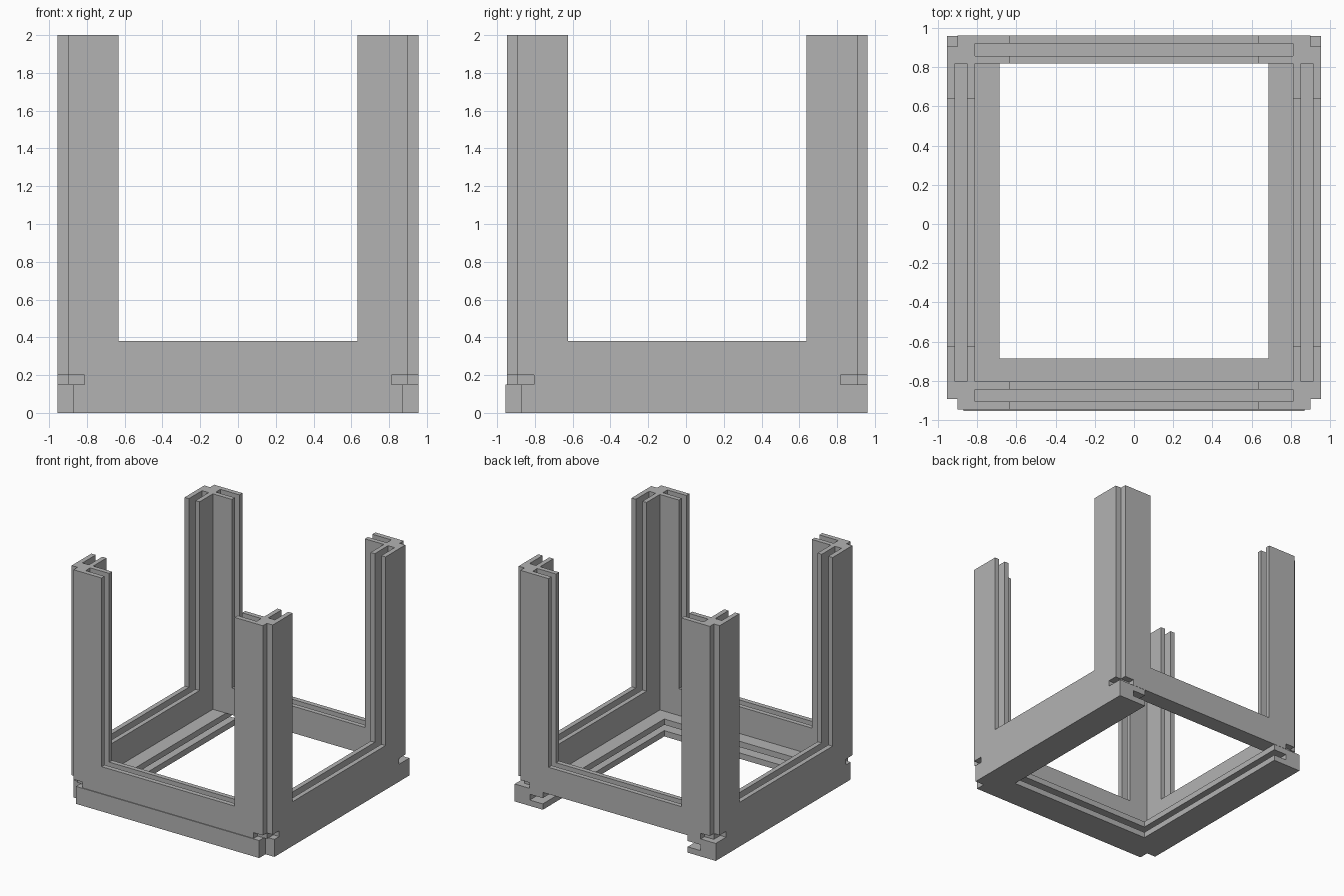
import bpy
import bmesh
from mathutils import Vector

if "Cube" in bpy.data.objects:
    bpy.data.objects.remove(bpy.data.objects["Cube"], do_unlink=True)

grey = bpy.data.materials.new("plain_grey")
grey.use_nodes = True
grey.diffuse_color = (0.45, 0.45, 0.45, 1)
grey.node_tree.nodes["Principled BSDF"].inputs["Base Color"].default_value = grey.diffuse_color


def box(name, x, y, z):
    """Box between (min, max) ranges on each axis."""
    bm = bmesh.new()
    bmesh.ops.create_cube(bm, size=1)
    for v in bm.verts:
        v.co = Vector([lo + (c + 0.5) * (hi - lo) for c, (lo, hi) in zip(v.co, (x, y, z))])
    mesh = bpy.data.meshes.new(name)
    bm.to_mesh(mesh)
    bm.free()
    mesh.materials.append(grey)
    obj = bpy.data.objects.new(name, mesh)
    bpy.context.collection.objects.link(obj)
    return obj


def cut(target, x, y, z):
    """Subtract a box and discard the cutter."""
    cutter = box("cutter", x, y, z)
    cutter.hide_render = True
    mod = target.modifiers.new("cut", "BOOLEAN")
    mod.operation, mod.solver, mod.object = "DIFFERENCE", "EXACT", cutter
    bpy.context.view_layer.objects.active = target
    bpy.ops.object.modifier_apply(modifier=mod.name)
    bpy.data.objects.remove(cutter, do_unlink=True)


def span(a, b, side, mid=0.0):
    """Range a..b away from mid on the given side."""
    return tuple(sorted((mid + side * a, mid + side * b)))


HALF, INNER, OPEN, MID = 0.955, 0.812, 0.632, 0.007
BASE, SLOT, SILL, TOP, OUT = 0.15, 0.2, 0.38, 2.0, 1.2

# Four posts joined by sills, open on every side
frame = box("post_frame", (-HALF, HALF), span(-HALF, HALF, 1, MID), (BASE, TOP))
cut(frame, (-INNER, INNER), span(-INNER, INNER, 1, MID), (0, 3))
cut(frame, (-OPEN, OPEN), (-OUT, OUT), (SILL, 3))
cut(frame, (-OUT, OUT), span(-OPEN, OPEN, 1, MID), (SILL, 3))

# Panel grooves down the posts and along the sills
for s in (-1, 1):
    cut(frame, (-INNER, INNER), span(0.852, 0.914, s, MID), (SLOT, 3))
    cut(frame, span(0.852, 0.914, s), span(-INNER, INNER, 1, MID), (SLOT, 3))

# Stepped outer corners and short slots at the foot of each post
for sx in (-1, 1):
    for sy in (-1, 1):
        cut(frame, span(0.9, OUT, sx), span(0.9, OUT, sy, MID), (0, 3))
        cut(frame, span(INNER, OUT, sx), span(0.9, OUT, sy, MID), (0, SLOT))
        cut(frame, span(0.9, OUT, sx), span(INNER, OUT, sy, MID), (0, SLOT))

# Base rails: U shape open at the back, grooved for a sliding floor
base = box("base_rails", (-HALF, HALF), (-HALF, 0.96), (0, BASE))
cut(base, (-0.688, 0.688), (-0.688, OUT), (-1, 1))
cut(base, (-INNER, INNER), (-INNER, OUT), (0.05, 0.1))
for s in (-1, 1):
    cut(base, span(0.87, OUT, s), (-OUT, -0.87), (-1, 1))
